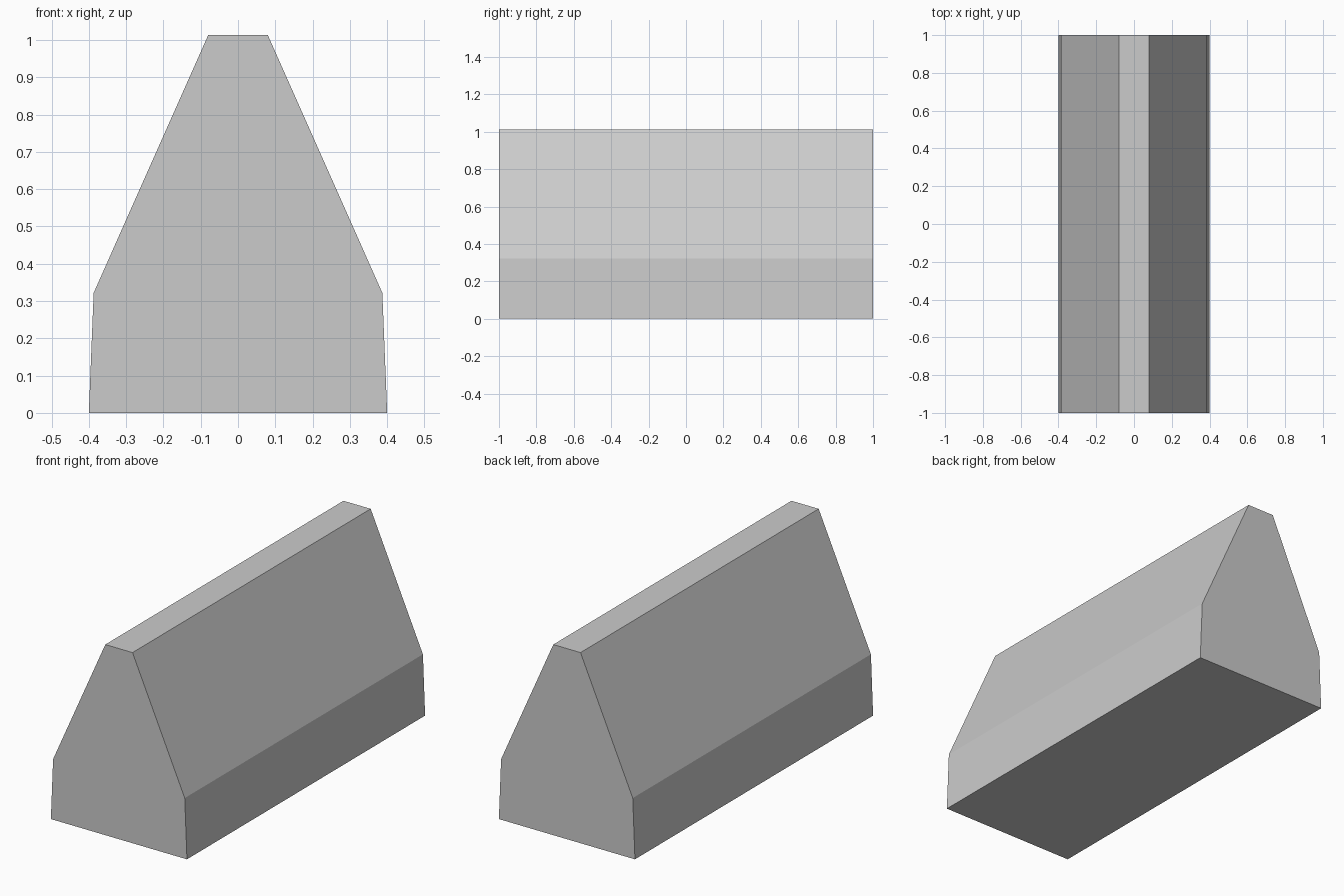
import bpy
import bmesh

if "Cube" in bpy.data.objects:
    bpy.data.objects.remove(bpy.data.objects["Cube"])

LENGTH = 2.0

# Right half of the cross-section (x, z), mirrored to make the full outline
half = [(0.4, 0.0), (0.387, 0.322), (0.08, 1.013)]
outline = half + [(-x, z) for x, z in reversed(half)]

# Barrier block: the outline extruded along y
bm = bmesh.new()
front = bm.faces.new([bm.verts.new((x, -LENGTH / 2, z)) for x, z in outline])
extruded = bmesh.ops.extrude_face_region(bm, geom=[front], use_keep_orig=True)
back_verts = [v for v in extruded["geom"] if isinstance(v, bmesh.types.BMVert)]
bmesh.ops.translate(bm, verts=back_verts, vec=(0, LENGTH, 0))
bmesh.ops.recalc_face_normals(bm, faces=bm.faces)

mesh = bpy.data.meshes.new("barrier_block")
bm.to_mesh(mesh)
bm.free()
bpy.context.collection.objects.link(bpy.data.objects.new("barrier_block", mesh))
